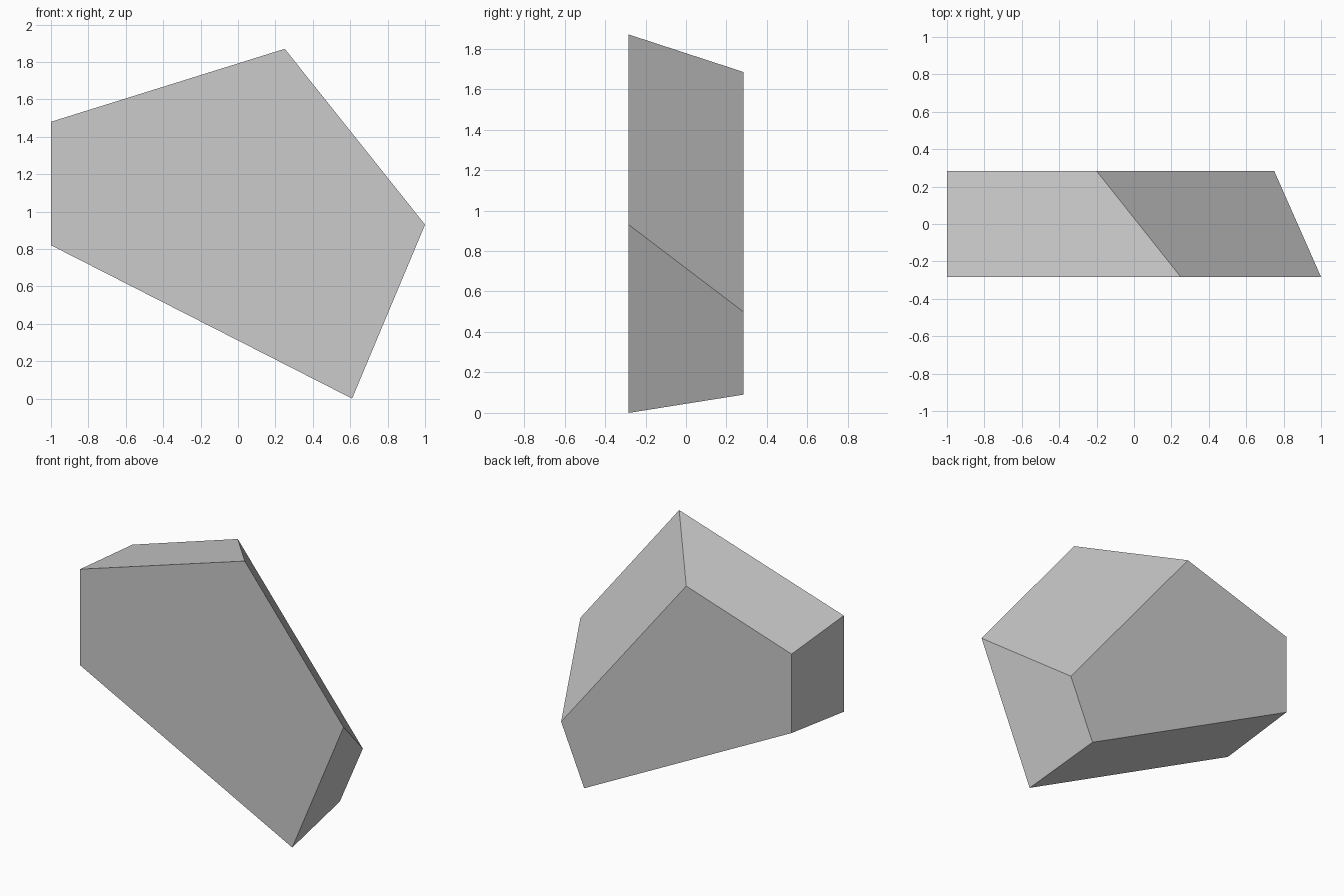
import bpy
import bmesh

cube = bpy.data.objects.get("Cube")
if cube:
    bpy.data.objects.remove(cube, do_unlink=True)

# Plain grey stone colour
GREY = (0.6, 0.6, 0.6, 1.0)
grey = bpy.data.materials.new("plain grey")
grey.use_nodes = True
grey.diffuse_color = GREY
grey.node_tree.nodes["Principled BSDF"].inputs["Base Color"].default_value = GREY

# Five-sided outlines (x, z) of the wide front and the narrower back
HALF_DEPTH = 0.283
front = [(-1, 0.82), (0.61, 0), (1, 0.93), (0.25, 1.87), (-1, 1.48)]
back = [(-1, 0.89), (0.575, 0.09), (0.75, 0.5), (-0.2, 1.685), (-1, 1.432)]

# Cap both outlines and join them with flat bevelled sides
bm = bmesh.new()
near = [bm.verts.new((x, -HALF_DEPTH, z)) for x, z in front]
far = [bm.verts.new((x, HALF_DEPTH, z)) for x, z in back]
bm.faces.new(near)
bm.faces.new(far)
count = len(near)
for i in range(count):
    j = (i + 1) % count
    bm.faces.new((near[i], near[j], far[j], far[i]))
bmesh.ops.recalc_face_normals(bm, faces=bm.faces)

mesh = bpy.data.meshes.new("faceted_chunk")
bm.to_mesh(mesh)
bm.free()
mesh.materials.append(grey)
chunk = bpy.data.objects.new("faceted_chunk", mesh)
bpy.context.collection.objects.link(chunk)
